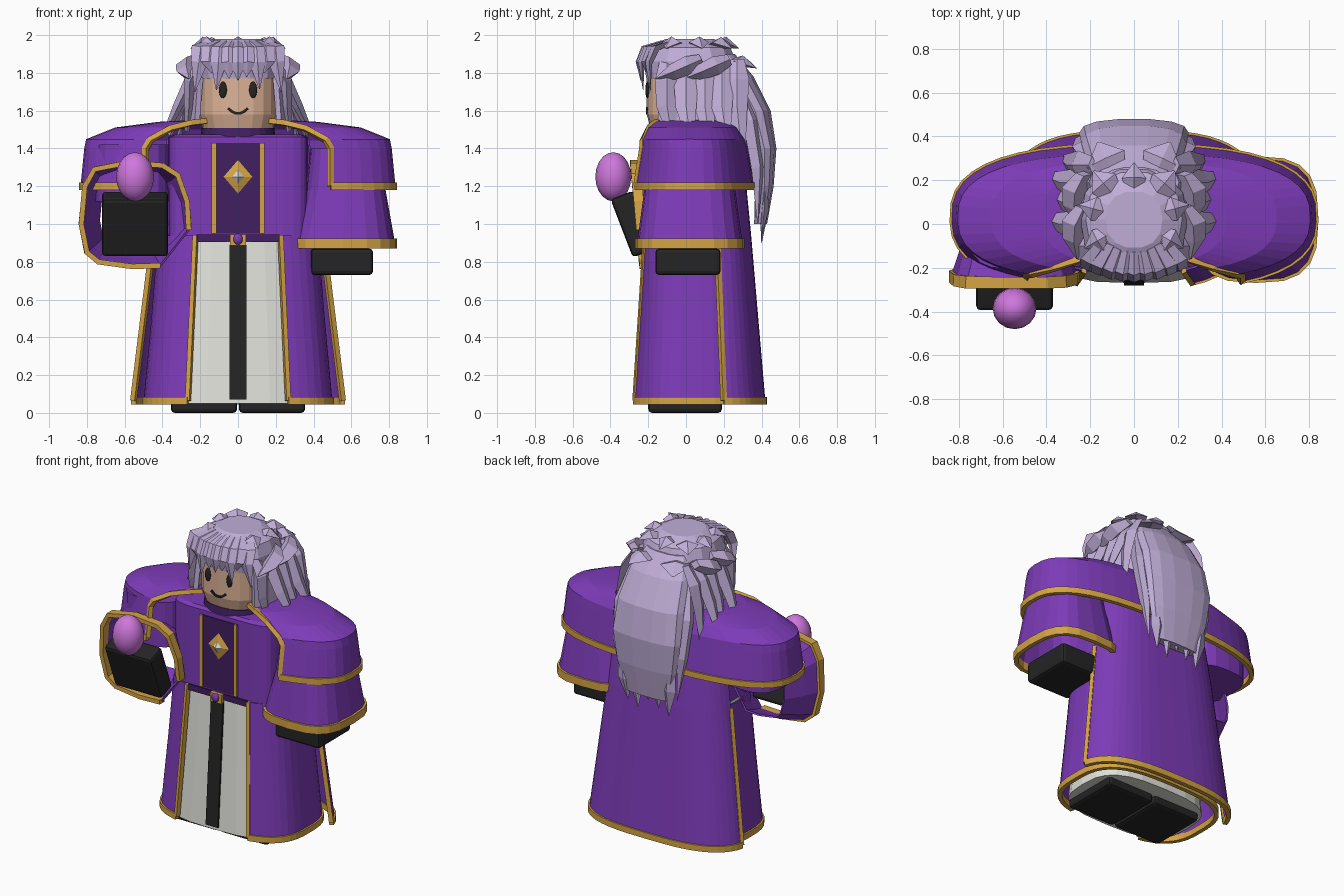
import bpy, bmesh, math
from math import cos, sin, pi, radians
from mathutils import Vector

cube = bpy.data.objects.get("Cube")
if cube:
    bpy.data.objects.remove(cube, do_unlink=True)


def material(name, *rgb):
    m = bpy.data.materials.new(name)
    m.use_nodes = True
    m.diffuse_color = (*rgb, 1)
    m.node_tree.nodes["Principled BSDF"].inputs["Base Color"].default_value = (*rgb, 1)
    return m


PURPLE = material("robe purple", .205, .044, .48)
DARK = material("deep purple", .055, .014, .12)
GOLD = material("gold trim", .66, .37, .057)
WHITE = material("under robe white", .76, .76, .71)
BLACK = material("black", .018, .018, .018)
SKIN = material("skin", .73, .45, .31)
HAIR = material("lavender hair", .53, .42, .68)
PINK = material("orb pink", .62, .185, .72)
SILVER = material("silver gem", .72, .72, .72)


def arc(z, rx, ry, cy=0, n=2.6, t0=None, t1=0, count=24, cx=0):
    """Points on a squared-off ellipse; a full ring when t0 is None."""
    if t0 is None:
        ts = [2 * pi * i / count for i in range(count)]
    else:
        ts = [t0 + (t1 - t0) * i / count for i in range(count + 1)]
    bend = lambda v: math.copysign(abs(v) ** (2 / n), v)
    return [Vector((cx + rx * bend(cos(t)), cy + ry * bend(sin(t)), z)) for t in ts]


def front_t(x, rx, n):
    return -math.acos((x / rx) ** (n / 2))


def loft(name, rings, mat, closed=True, caps=True, solid=0):
    bm = bmesh.new()
    rows = [[bm.verts.new(p) for p in r] for r in rings]
    count = len(rows[0])
    for a, b in zip(rows, rows[1:]):
        for i in range(count if closed else count - 1):
            j = (i + 1) % count
            bm.faces.new((a[i], a[j], b[j], b[i]))
    if closed and caps:
        bm.faces.new(rows[0])
        bm.faces.new(rows[-1])
    bmesh.ops.recalc_face_normals(bm, faces=bm.faces)
    me = bpy.data.meshes.new(name)
    bm.to_mesh(me)
    bm.free()
    me.materials.append(mat)
    ob = bpy.data.objects.new(name, me)
    bpy.context.collection.objects.link(ob)
    if solid:
        mod = ob.modifiers.new("thickness", 'SOLIDIFY')
        mod.thickness, mod.offset = solid, 0


def trim(name, pts, centre, axes=(.4, 1, 0), half=.02, thick=.014, mat=GOLD, closed=False):
    """Flat band along a path, lying on the surface around a centre."""
    pts, sections = [Vector(p) for p in pts], []
    last = len(pts) - 1
    for i, p in enumerate(pts):
        after = pts[(i + 1) % len(pts)] if closed or i < last else p
        before = pts[i - 1] if closed or i else p
        t1, t2 = (p - before).normalized(), (after - p).normalized()
        t = (t1 + t2).normalized()
        out = Vector([d * k for d, k in zip(p - Vector(centre), axes)])
        out = (out - t * out.dot(t)).normalized()
        wide = t.cross(out) * half / max(.65, t.dot(t2 if t2.length else t1))
        sections.append([p + out * thick + wide, p + out * thick - wide,
                         p - out * thick - wide, p - out * thick + wide])
    if closed:
        sections.append(sections[0])
    loft(name, sections, mat, caps=not closed)


def border(name, rings, centre, half=.012):
    """Wide hem along the last ring and narrow bands up both open edges."""
    trim(name + "_hem", rings[-1], centre)
    trim(name + "_left_edge", [r[0] for r in rings], centre, half=half)
    trim(name + "_right_edge", [r[-1] for r in rings], centre, half=half)


def box(name, loc, size, mat, bevel=0, tilt=0):
    bpy.ops.mesh.primitive_cube_add(size=1, location=loc, rotation=(radians(tilt), 0, 0))
    ob = bpy.context.object
    ob.name, ob.scale = name, size
    bpy.ops.object.transform_apply(location=False, rotation=False, scale=True)
    ob.data.materials.append(mat)
    if bevel:
        mod = ob.modifiers.new("soft edges", 'BEVEL')
        mod.width, mod.segments = bevel, 2


def ball(name, loc, scale, mat):
    bpy.ops.mesh.primitive_uv_sphere_add(segments=16, ring_count=10, radius=1, location=loc)
    ob = bpy.context.object
    ob.name, ob.scale = name, scale
    ob.data.materials.append(mat)
    bpy.ops.object.shade_smooth_by_angle(angle=radians(40))


def gem(name, y, radius, depth, mat):
    bpy.ops.mesh.primitive_cone_add(vertices=4, radius1=radius, depth=depth,
                                    location=(0, y, 1.25), rotation=(pi / 2, 0, 0))
    ob = bpy.context.object
    ob.name, ob.scale = name, (1, 1.17, 1)
    ob.data.materials.append(mat)


def lock(name, pts, width, thick, out, tip=.05):
    """Flattened, tapering lock of hair along a path."""
    pts, out = [Vector(p) for p in pts], Vector(out)
    sizes = (.6, 1, .85, tip) if len(pts) == 4 else (.6, 1, tip)
    side = (pts[-1] - pts[0]).cross(out).normalized()
    flat = side.cross(pts[-1] - pts[0]).normalized()
    loft(name, [[p + side * width * s / 2, p + flat * thick * s / 2,
                 p - side * width * s / 2, p - flat * thick * s / 2]
                for p, s in zip(pts, sizes)], HAIR)


# Feet, under robe and its centre stripe
for s, side in ((1, "left"), (-1, "right")):
    box(side + "_foot", (s * .18, -.005, .04), (.35, .39, .08), BLACK, .02)
loft("under_robe", [arc(.05, .42, .28, .01, 3), arc(.92, .34, .24, .03, 3)], WHITE)
box("robe_stripe", (0, -.245, .48), (.09, .014, .82), BLACK, tilt=-3.9)

# Torso, chest panel and gem
loft("torso", [arc(.92, .37, .21, .01, 6), arc(1.46, .37, .21, .01, 6),
               arc(1.475, .33, .19, .01, 6)], PURPLE)
loft("collar", [arc(1.45, .2, .2, 0, 2.5), arc(1.508, .192, .192, 0, 2.5)], DARK)
box("chest_panel", (0, -.201, 1.19), (.28, .009, .48), DARK)
box("waist_band", (0, -.212, .925), (.44, .009, .04), DARK)
for s in (-1, 1):
    box("chest_trim", (s * .127, -.206, 1.19), (.024, .016, .48), GOLD)
gem("gem_frame", -.214, .097, .03, GOLD)
gem("gem", -.226, .045, .035, SILVER)
box("belt_clasp", (0, -.222, .915), (.085, .03, .06), GOLD)
ball("belt_bead", (0, -.24, .92), (.025, .02, .03), PURPLE)

# Coat skirt: a shell open at the front, beneath a wide back panel
rings = []
for z, rx, ry, cy, x in ((.94, .42, .265, .04, .225), (.5, .455, .295, .04, .245),
                         (.065, .495, .325, .04, .265)):
    t = front_t(x, rx, 3)
    rings.append(arc(z, rx, ry, cy, 3, t, pi - t, 36))
loft("coat_skirt", rings, PURPLE, closed=False, solid=.01)
border("coat_skirt", rings, (0, .04, 0))
rings = [arc(z, rx, ry, cy, 3, .25, pi - .25, 22) for z, rx, ry, cy in
         ((1.45, .38, .25, .04), (.94, .455, .29, .05), (.065, .565, .355, .06))]
loft("back_panel", rings, PURPLE, closed=False, solid=.01)
border("back_panel", rings[1:], (0, .06, 0))

# Shoulder capelet, open at the front
rings = []
for z, rx, ry, x in ((1.545, .24, .19, .17), (1.535, .42, .215, .25), (1.505, .65, .25, .36),
                     (1.445, .8, .285, .465), (1.4, .808, .292, .49), (1.2, .828, .325, .49)):
    t = front_t(x, rx, 2.6)
    rings.append(arc(z, rx, ry, .03, 2.6, t, pi - t, 36))
loft("capelet", rings, PURPLE, closed=False, solid=.012)
border("capelet", rings, (0, .03, 0), half=.014)

# Left sleeve and hand
rings = [arc(z, rx, ry, .02, 3, cx=cx, count=20) for z, rx, ry, cx in
         ((1.4, .18, .2, .57), (1.18, .205, .235, .57), (.885, .272, .275, .556))]
loft("left_sleeve", rings, PURPLE, caps=False, solid=.012)
trim("left_sleeve_trim", [p + Vector((0, 0, .012)) for p in rings[-1]], (.556, .02, 0),
     axes=(1, 1, 0), half=.026, closed=True)
box("left_hand", (.55, .01, .8), (.33, .345, .14), BLACK, .02)

# Raised right arm with an open cuff, hand and orb
loft("right_upper_sleeve", [arc(z, .2, .215, .01, 3, cx=-.56, count=20) for z in (1.42, 1.12)],
     PURPLE)
cuff = [Vector((x, -.22 - .09 * (z - .78), z)) for x, z in
        ((-.26, .97), (-.27, 1.12), (-.32, 1.26), (-.4, 1.31), (-.58, 1.325), (-.76, 1.29),
         (-.81, 1.2), (-.83, 1.0), (-.8, .85), (-.74, .8), (-.56, .775), (-.41, .78))]
mid = Vector((-.57, 0, 1.05))
rings = [[mid + Vector(((p.x - mid.x) * k, p.y + back, (p.z - mid.z) * k)) for p in cuff]
         for back, k in ((0, 1), (.11, .86), (.25, .64))]
loft("right_sleeve", rings, PURPLE, caps=False, solid=.012)
trim("right_sleeve_trim", cuff, mid, axes=(1, 0, 1), half=.026)
box("right_hand", (-.545, -.28, 1.0), (.35, .13, .33), BLACK, .02, tilt=21)
ball("orb", (-.545, -.385, 1.25), (.1, .095, .13), PINK)

# Head and face
loft("head", [arc(z, r, r, 0, 2.5, count=20) for z, r in
              ((1.46, .15), (1.5, .185), (1.58, .208), (1.82, .208))], SKIN)
for s in (-1, 1):
    ball("eye", (s * .08, -.205, 1.71), (.021, .01, .044), BLACK)
trim("mouth", [(x, -.207, 1.585 + 10 * x * x) for x in (-.053, -.035, -.015, .015, .035, .053)],
     (0, 0, 0), axes=(0, 1, 0), half=.007, thick=.006, mat=BLACK)

# Hair cap, sides and long back fall
loft("hair_cap", [arc(z, rx, ry, .02, 2.3, count=14) for z, rx, ry in
                  ((1.77, .232, .235), (1.86, .245, .25), (1.935, .22, .22), (1.98, .13, .13))],
     HAIR)
loft("hair_sides", [arc(z, r, r, .03, 2.5, -.65, pi + .65, 14) for z, r in
                    ((1.8, .235), (1.65, .25), (1.53, .26))], HAIR, closed=False, solid=.03)
loft("hair_fall", [arc(z, w, d, y, 2.4, count=14) for z, y, w, d in
                   ((1.9, .18, .15, .08), (1.78, .27, .21, .09), (1.6, .365, .24, .085),
                    (1.4, .415, .25, .065), (1.2, .415, .22, .05), (1.0, .395, .17, .035))], HAIR)
for i in range(5):
    x = (i - 2) * .08
    lock("hair_fall_tip", [(x * 1.1, .42, 1.25), (x, .415, 1.08), (x * .95, .4, .9 + .035 * (i % 3))],
         .11, .05, (0, 1, 0))

# Fringe: broad overlapping locks of uneven length
for i, low in enumerate((1.7, 1.8, 1.71, 1.77, 1.76, 1.78, 1.715, 1.8, 1.7)):
    x = (i - 4) * .052
    y = -.25 + 1.2 * x * x
    lock("fringe_lock", [(x * .6, y + .13, 1.965), (x * .95, y + .035, 1.93), (x, y, 1.85),
                         (x * (1.1 - .2 * (i % 2)), y + .01, low)], .1, .045, (0, -1, .3))

# Side locks and rounded puffs, mirrored
for s in (-1, 1):
    for y, reach, low in ((-.1, .27, 1.49), (0, .39, 1.47), (.1, .36, 1.47), (.19, .38, 1.48),
                          (.27, .32, 1.42)):
        lock("side_lock", [(s * .19, y, 1.87), (s * .255, y, 1.76), (s * (reach + .25) / 2, y, 1.62),
                           (s * reach, y + .02, low)], .13, .06, (s, 0, 0), tip=.4)
    for y in (-.04, .11):
        lock("hair_puff", [(s * .23, y + .12, 1.87), (s * .27, y + .05, 1.84),
                           (s * .275, y - .03, 1.805), (s * .26, y - .12, 1.77)],
             .1, .12, (s, 0, 0))
    lock("long_side_lock", [(s * .2, .25, 1.8), (s * .25, .34, 1.55), (s * .24, .38, 1.3),
                            (s * .2, .38, 1.0)], .09, .07, (s, .5, 0))

# Crown tufts: small petals on top, broad ones behind
for angles, r0, r1, z0, z1, width in (((-30, 15, 90, 165, 210), .12, .26, 1.945, 1.93, .11),
                                      ((50, 130), .14, .29, 1.94, 1.93, .14),
                                      ((65, 115), .22, .39, 1.85, 1.825, .19)):
    for deg in angles:
        d = Vector((cos(radians(deg)), sin(radians(deg)), 0))
        start, end = d * r0 + Vector((0, .02, z0)), d * r1 + Vector((0, .02, z1))
        lock("crown_tuft", [start, (start + end) / 2 + Vector((0, 0, .025)), end],
             width, .06, (0, 0, 1))
